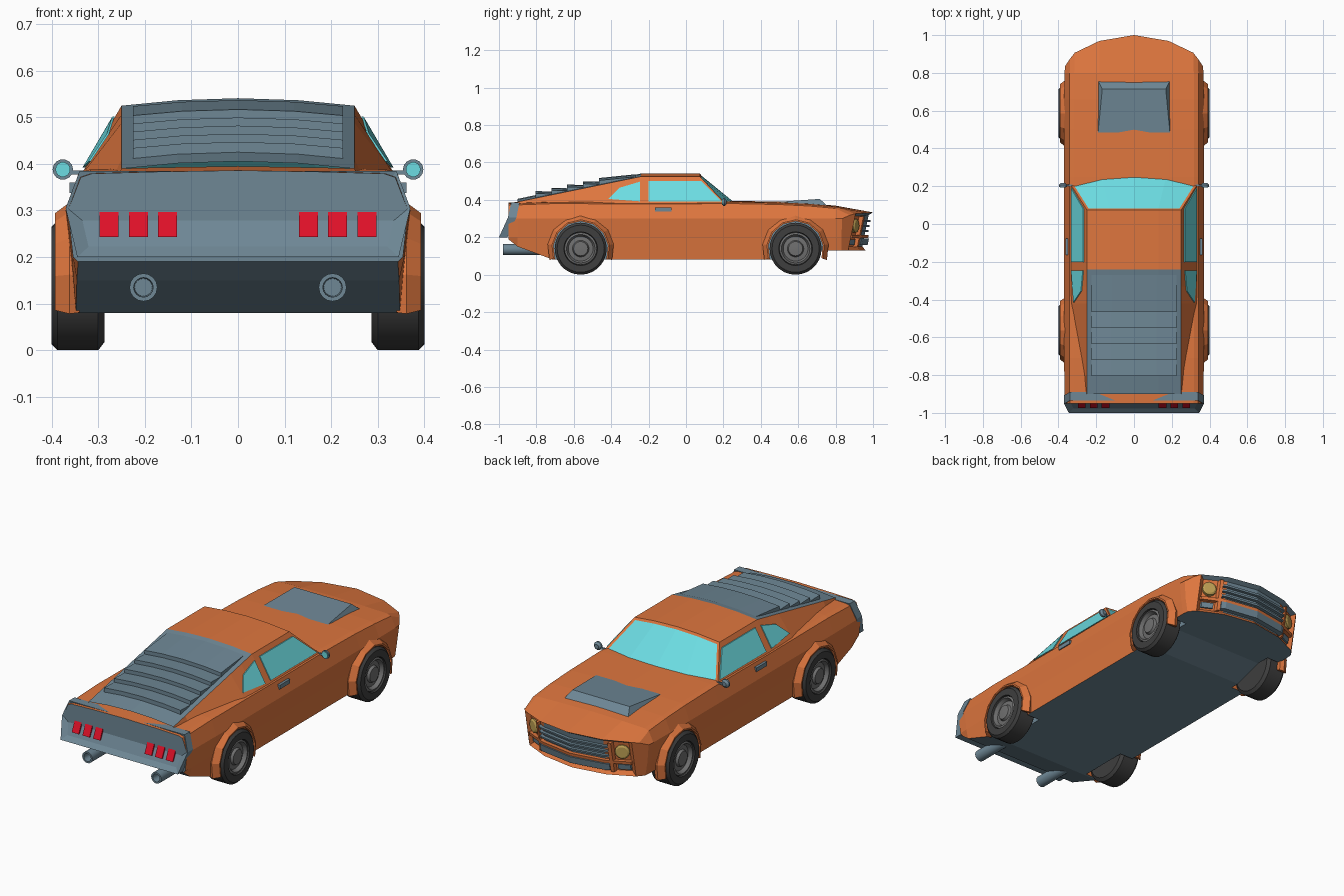
import bpy, bmesh, math

if "Cube" in bpy.data.objects:
    bpy.data.objects.remove(bpy.data.objects["Cube"])

def mat(name, r, g, b):
    m = bpy.data.materials.new(name)
    lin = lambda c: ((c / 255 + 0.055) / 1.055) ** 2.4
    m.diffuse_color = (lin(r), lin(g), lin(b), 1)
    m.use_nodes = True
    m.node_tree.nodes["Principled BSDF"].inputs["Base Color"].default_value = m.diffuse_color
    return m

ORANGE = mat("orange_paint", 222, 118, 62)
SLATE = mat("slate_trim", 110, 135, 149)
GLASS = mat("cyan_glass", 108, 220, 226)
RED = mat("tail_red", 222, 16, 40)
RUBBER = mat("tyre_rubber", 62, 62, 62)
RIM = mat("rim_grey", 112, 112, 112)
LAMP = mat("lamp_yellow", 190, 160, 84)

def make(name, verts, faces, mats, idx=None, inset=None, mirror=False, smooth=False):
    """Mesh object; inset = (face numbers, thickness, depth, {face: material})."""
    me = bpy.data.meshes.new(name)
    me.from_pydata(verts, [], faces)
    for m in mats:
        me.materials.append(m)
    for i, p in enumerate(me.polygons):
        p.material_index = idx[i] if idx else 0
    bm = bmesh.new()
    bm.from_mesh(me)
    bmesh.ops.recalc_face_normals(bm, faces=bm.faces)
    if inset:
        bm.faces.ensure_lookup_table()
        fs = [bm.faces[i] for i in inset[0]]
        painted = [(bm.faces[i], k) for i, k in inset[3].items()]
        bmesh.ops.inset_region(bm, faces=fs, thickness=inset[1], depth=inset[2], use_even_offset=True)
        for f, k in painted:
            f.material_index = k
    bm.to_mesh(me)
    bm.free()
    ob = bpy.data.objects.new(name, me)
    bpy.context.collection.objects.link(ob)
    if mirror:
        ob.modifiers.new("mirror", 'MIRROR')
    if smooth:
        bpy.ops.object.select_all(action='DESELECT')
        ob.select_set(True)
        bpy.context.view_layer.objects.active = ob
        bpy.ops.object.shade_smooth_by_angle(angle=math.radians(30))
    return ob

def loft(name, rings, m, closed=True, caps=True, **kw):
    n = len(rings[0])
    verts = [v for r in rings for v in r]
    faces = [(k * n + i, k * n + (i + 1) % n, (k + 1) * n + (i + 1) % n, (k + 1) * n + i)
             for k in range(len(rings) - 1) for i in range(n if closed else n - 1)]
    if caps:
        faces += [tuple(range(n)), tuple(range(len(verts) - n, len(verts)))]
    return make(name, verts, faces, [m], **kw)

def prism(name, pts, off, m, **kw):
    return loft(name, [pts, [tuple(a + b for a, b in zip(p, off)) for p in pts]], m, **kw)

def box(name, x0, x1, y0, y1, z0, z1, m, **kw):
    return prism(name, [(x0, y0, z0), (x1, y0, z0), (x1, y0, z1), (x0, y0, z1)], (0, y1 - y0, 0), m, **kw)

def lathe(name, prof, centre, axis, m, seg=24, turn=0, **kw):
    """Profile of (radius, distance along axis), turned about the x or y axis."""
    rings = []
    for r, d in prof:
        ring = []
        for i in range(seg):
            a = 2 * math.pi * i / seg
            c, s = r * math.cos(a), r * math.sin(a)
            x, y = (d, c) if axis == 'x' else (c, d)
            x, y = x * math.cos(turn) - y * math.sin(turn), x * math.sin(turn) + y * math.cos(turn)
            ring.append((centre[0] + x, centre[1] + y, centre[2] + s))
        rings.append(ring)
    return loft(name, rings, m, mirror=True, smooth=True, **kw)

def interp(t, table):
    for (a, va), (b, vb) in zip(table, table[1:]):
        if t <= b:
            return va + (vb - va) * (t - a) / (b - a)
    return table[-1][1]

def nose_y(x, z):
    return interp(abs(x), [(0, 1), (.1825, .97), (.314, .908), (.345, .87), (.37, .835)]) - .2 * (.333 - z)

# ---- lower body: lofted sections, recessed grille, wheel wells cut out
def section(y, w, zb, zt):
    half = [(0, zb), (.5 * w, zb), (.86 * w, zb), (.94 * w, zb), (.97 * w, max(zb + .01, .2)), (w, .3),
            (.925 * w, zt - .012), (.86 * w, zt - .004), (.5 * w, zt), (0, zt + .003)]
    full = half + [(-x, z) for x, z in half[-2:0:-1]]
    return [(x, nose_y(x, z) if y is None else y, z) for x, z in full]

rings = [section(*s) for s in [(-.95, .365, .19, .383), (-.9, .368, .15, .385), (-.71, .37, .08, .392),
         (-.2, .37, .08, .39), (.25, .37, .08, .392), (.5, .37, .08, .387), (.66, .37, .13, .379),
         (.8, .368, .13, .366), (None, .365, .13, .33)]]
n = 18
verts = [v for r in rings for v in r]
faces = [(k * n + i, k * n + (i + 1) % n, (k + 1) * n + (i + 1) % n, (k + 1) * n + i)
         for k in range(len(rings) - 1) for i in range(n)]
faces.append(tuple(range(n)))
cap = len(faces)
o = (len(rings) - 1) * n
for col in [(0, 1, 8, 9), (1, 2, 7, 8), (2, 3, 4, 5, 6, 7)]:
    faces.append(tuple(o + i for i in col))
    faces.append(tuple(o + (n - i) % n for i in col))
body = make("car_body", verts, faces, [ORANGE, SLATE],
            inset=([cap, cap + 1, cap + 2, cap + 3], .018, -.02, {cap: 1, cap + 1: 1}))
WHEELS = [("rear", -.563), ("front", .586)]
WZ = .139
for side in (-1, 1):
    for nm, y in WHEELS:
        pts = [(side * .27, y + .148 * math.cos(a * math.pi / 12), WZ + .148 * math.sin(a * math.pi / 12))
               for a in range(24)]
        cut = prism("well_cutter", pts, (side * .25, 0, 0), ORANGE)
        cut.hide_render = True
        mod = body.modifiers.new("well", 'BOOLEAN')
        mod.operation, mod.solver, mod.object = 'DIFFERENCE', 'EXACT', cut
        bpy.context.view_layer.objects.active = body
        bpy.ops.object.modifier_apply(modifier=mod.name)
        bpy.data.objects.remove(cut)
for p in body.data.polygons:      # underside, rear pan and wells are slate
    if p.normal.z < -.5 or p.normal.y < -.5 or (abs(p.normal.x) > .9 and abs(p.center.x) < .29):
        p.material_index = 1

# ---- cabin: roof, windscreen and sloping back
def edge_z(y):
    return .525 if y > -.24 else .525 - .205 * (-.24 - y)

def crown_z(x, y):
    return edge_z(y) + .016 * (1 - (x / .25) ** 2)

verts, faces, idx = [], [], []
stations = [(.075, .21, .335), (-.24, -.24, .335), (-.33, -.33, .335), (-.42, -.42, .333),
            (-.8, -.8, .264), (-.9, -.9, .252)]
for yt, yb, xb in stations:
    for x in (-1, -.25, -.13, 0, .13, .25, 1):
        verts.append((x * xb, yb, .38) if abs(x) == 1 else (x, yt, crown_z(x, yt)))
for k in range(len(stations) - 1):
    for i in range(6):
        faces.append((k * 7 + i, k * 7 + i + 1, k * 7 + i + 8, k * 7 + i + 7))
        idx.append(1 if k > 0 and 0 < i < 5 else 0)
b = len(verts)
verts += [(-.17, .25, .385), (0, .262, .388), (.17, .25, .385)]
w0 = len(faces)
faces += [(0, b, 2, 1), (b, b + 1, 3, 2), (b + 1, b + 2, 4, 3), (b + 2, 6, 5, 4)]
idx += [0] * 4
make("cabin", verts, faces, [ORANGE, SLATE, GLASS], idx,
     inset=(list(range(w0, w0 + 4)), .013, -.004, {w0 + i: 2 for i in range(4)}))

# ---- side windows
def side_window(name, pts):
    prism(name, [(.336 - .085 * (z - .38) / (edge_z(y) - .38), y, z) for y, z in pts], (.005, 0, 0), GLASS, mirror=True)

side_window("door_window", [(-.2, .392), (.19, .392), (.08, .502), (-.2, .502)])
side_window("quarter_window", [(-.245, .392), (-.415, .405), (-.355, .465), (-.245, .498)])

# ---- rear louvre slats
cuts = [-.27, -.465, -.55, -.635, -.72, -.805]
for y0, y1 in zip(cuts, cuts[1:]):
    loft("louvre_slat", [[(x, y0, crown_z(x, y0) + .002), (x, y1, crown_z(x, y1) + .022), (x, y1, crown_z(x, y1) - .01)]
                         for x in (-.225, -.12, 0, .12, .225)], SLATE)

# ---- tail panel with recess and lights
def tail_y(z):
    return interp(z, [(.2, -1), (.305, -.952), (.385, -.935)])

outline = [(.345, .2), (.37, .305), (.34, .385), (-.34, .385), (-.37, .305), (-.345, .2)]
verts = [(x, tail_y(z), z) for x, z in outline] + [(x, tail_y(z) + .045, z) for x, z in outline]
faces = [(0, 1, 4, 5), (1, 2, 3, 4), (6, 7, 10, 11), (7, 8, 9, 10)]
faces += [(i, (i + 1) % 6, (i + 1) % 6 + 6, i + 6) for i in range(6)]
make("tail_panel", verts, faces, [SLATE], inset=([0, 1], .03, -.012, {}))
for x in (.131, .193, .256):
    loft("tail_light", [[(x, tail_y(z) + .006, z), (x + .041, tail_y(z) + .006, z),
                         (x + .041, tail_y(z) + .015, z), (x, tail_y(z) + .015, z)] for z in (.243, .305, .329)],
         RED, mirror=True)
lathe("exhaust_pipe", [(.022, -.76), (.03, -.78), (.03, -.978), (.021, -.978), (.019, -.93)],
      (.203, 0, .135), 'y', SLATE, seg=16)

# ---- wheels and arch flares
for nm, y in WHEELS:
    lathe(nm + "_tyre", [(.05, .289), (.122, .287), (.139, .3), (.139, .387), (.126, .4), (.09, .4), (.085, .37)],
          (0, y, WZ), 'x', RUBBER, seg=28)
    lathe(nm + "_rim", [(.088, .375), (.086, .392), (.076, .396), (.066, .377), (.044, .38), (.038, .393), (.01, .395)],
          (0, y, WZ), 'x', RIM, seg=28)
    arch = []
    for i in range(9):
        a = math.radians(-20 + 220 * i / 8)
        arch.append([(x, y + r * math.cos(a), WZ + r * math.sin(a))
                     for r, x in ((.147, .34), (.147, .393), (.155, .393), (.178, .362), (.17, .34))])
    loft(nm + "_arch_flare", arch, ORANGE, mirror=True)

# ---- front end: grille bars, bumper, frames, lamps
def nose_strip(name, xs, z0, z1, out, m, **kw):
    loft(name, [[(x, nose_y(x, z0) + out, z0), (x, nose_y(x, z1) + out, z1),
                 (x, nose_y(x, z1) - .03, z1), (x, nose_y(x, z0) - .03, z0)] for x in xs], m, **kw)

wide = (-.205, -.1825, 0, .1825, .205)
for z in (.228, .255, .282):
    nose_strip("grille_bar", wide, z, z + .01, -.004, SLATE)
nose_strip("front_bumper", wide, .158, .194, .006, SLATE)
nose_strip("nose_divider", (-.3, -.1825, 0, .1825, .3), .196, .212, .001, ORANGE)
nose_strip("lamp_frame", (.205, .22), .148, .312, .001, ORANGE, mirror=True)
nose_strip("marker_light", (.232, .288), .16, .188, -.012, SLATE, mirror=True)
lathe("headlight", [(.037, -.012), (.037, .008), (.028, .014)],
      (.258, nose_y(.258, .262) - .018, .262), 'y', LAMP, seg=12, turn=-.44)

# ---- hood scoop, mirrors, handles
make("hood_scoop", [(-.19, .485, .389), (.19, .485, .389), (.19, .758, .366), (-.19, .758, .366),
                    (-.168, .715, .405), (.168, .715, .405)],
     [(0, 1, 5, 4), (4, 5, 2, 3), (0, 4, 3), (1, 2, 5), (0, 3, 2, 1)], [SLATE])
lathe("door_mirror", [(.022, .197), (.022, .206), (.012, .216)], (.376, 0, .388), 'y', SLATE, seg=14)
lathe("mirror_glass", [(.016, .193), (.016, .198)], (.376, 0, .388), 'y', GLASS, seg=14)
box("mirror_stalk", .325, .36, .2, .208, .377, .386, SLATE, mirror=True)
box("door_handle", .342, .362, -.165, -.078, .338, .36, SLATE, mirror=True)
